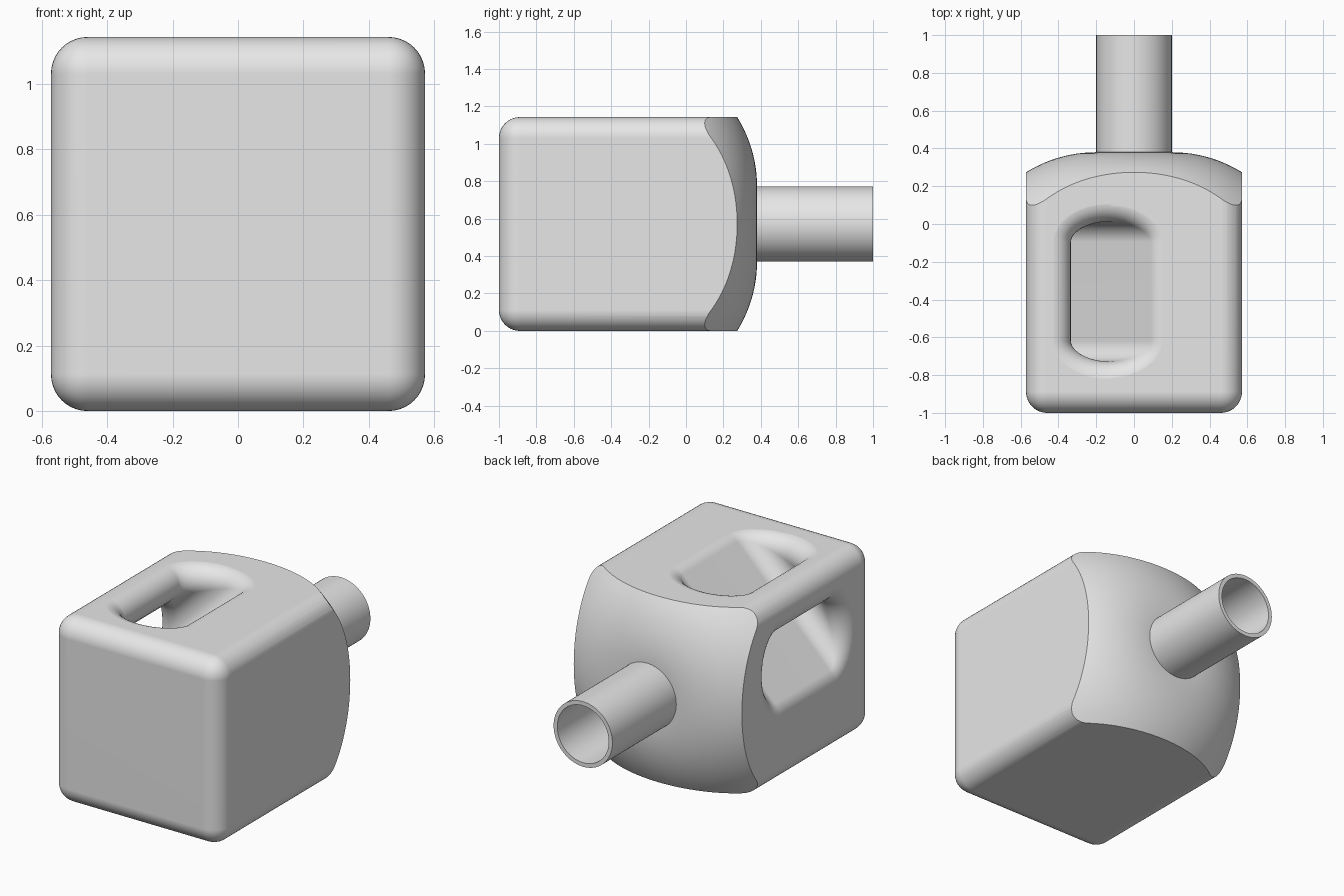
import bpy, bmesh
from math import sin, cos, pi, radians
from mathutils import Vector

if "Cube" in bpy.data.objects:
    bpy.data.objects.remove(bpy.data.objects["Cube"], do_unlink=True)

HEIGHT = 1.143           # box is square seen from the front
HALF = HEIGHT / 2
FRONT, BACK = -1.0, 0.38  # front face and flat middle of the domed back
PIPE = 0.2
ROUND = 0.112            # box edge rounding

grey = bpy.data.materials.new("light grey")
grey.use_nodes = True
grey.diffuse_color = (0.8, 0.8, 0.8, 1)
grey.node_tree.nodes["Principled BSDF"].inputs["Base Color"].default_value = (0.8, 0.8, 0.8, 1)


def make_object(name, bm):
    bmesh.ops.recalc_face_normals(bm, faces=bm.faces)
    mesh = bpy.data.meshes.new(name)
    bm.to_mesh(mesh)
    bm.free()
    mesh.materials.append(grey)
    obj = bpy.data.objects.new(name, mesh)
    bpy.context.collection.objects.link(obj)
    return obj


def loft(name, rings, closed=False):
    """Skin a list of point rings; cap the ends, or join them if closed."""
    bm = bmesh.new()
    loops = [[bm.verts.new(p) for p in ring] for ring in rings]
    pairs = list(zip(loops, loops[1:]))
    if closed:
        pairs.append((loops[-1], loops[0]))
    else:
        bm.faces.new(loops[0])
        bm.faces.new(loops[-1])
    for a, b in pairs:
        for i in range(len(a)):
            j = (i + 1) % len(a)
            bm.faces.new((a[i], a[j], b[j], b[i]))
    return make_object(name, bm)


def ring(radius, y, sides=96):
    """Circle around the pipe axis."""
    return [(radius * cos(2 * pi * i / sides), y, HALF + radius * sin(2 * pi * i / sides))
            for i in range(sides)]


def activate(obj):
    bpy.ops.object.select_all(action="DESELECT")
    obj.select_set(True)
    bpy.context.view_layer.objects.active = obj


def combine(obj, cutter, operation):
    """Apply a boolean and remove the cutter."""
    cutter.hide_render = True
    mod = obj.modifiers.new("cut", "BOOLEAN")
    mod.object, mod.operation, mod.solver = cutter, operation, "EXACT"
    activate(obj)
    bpy.ops.object.modifier_apply(modifier=mod.name)
    bpy.data.objects.remove(cutter, do_unlink=True)


def smooth(obj):
    activate(obj)
    bpy.ops.object.shade_smooth_by_angle(angle=radians(25))
    mod = obj.modifiers.new("even shading", "WEIGHTED_NORMAL")
    mod.keep_sharp = True


# Rounded box, longer than needed at the back
LENGTH = 1.8
bm = bmesh.new()
bmesh.ops.create_cube(bm, size=1)
bmesh.ops.scale(bm, verts=bm.verts, vec=(HEIGHT, LENGTH, HEIGHT))
bmesh.ops.translate(bm, verts=bm.verts, vec=(0, FRONT + LENGTH / 2, HALF))
bmesh.ops.bevel(bm, geom=bm.edges[:], offset=ROUND, segments=10, profile=0.5, affect="EDGES")
body = make_object("body", bm)

# Turned shape whose curved end domes the back of the box
ARC = 0.704
dome = [ring(PIPE + ARC * sin(a), BACK - ARC * (1 - cos(a)))
        for a in (radians(80) * i / 28 for i in range(29))]
dome.append(ring(PIPE + ARC * sin(radians(80)), FRONT - 0.2))
combine(body, loft("dome_cutter", dome), "INTERSECT")

# Diagonal slot from the top to the right side, with rounded mouths
SLOT_R, FILLET, LIFT = 0.107, 0.105, 0.0008
MIDDLE_X, Y_NEAR, Y_FAR = -0.035, -0.62, -0.095
ARC_STEPS, END_STEPS = 12, 16
TOP = HEIGHT + LIFT
SIDE = -HALF - LIFT
along = Vector((1, 0, 1)).normalized()
across = Vector((1, 0, -1)).normalized()
up = Vector((0, 0, 1))

section = []             # (centre y, outward direction) round the slot outline
for y, start in ((Y_FAR, 0), (Y_NEAR, pi)):
    for i in range(END_STEPS + 1):
        a = start + pi * i / END_STEPS
        section.append((y, across * cos(a) + Vector((0, 1, 0)) * sin(a)))

mouth = [[] for _ in range(ARC_STEPS + 2)]
for y, out in section:
    # Centre of a ball rolling between the slot wall and the top face
    ball = Vector((MIDDLE_X, y, HEIGHT)) + out * (SLOT_R + FILLET)
    ball += along * ((TOP - FILLET - ball.z) / along.z)
    sweep = up.angle(-out)
    mouth[0].append(ball + up * (FILLET + 0.1))
    for k in range(ARC_STEPS + 1):
        t = sweep * k / ARC_STEPS
        d = (up * sin(sweep - t) - out * sin(t)) / sin(sweep)
        mouth[k + 1].append(ball + d * FILLET)


def flip(p):
    """Mirror across the diagonal, swapping top and side faces."""
    return Vector((SIDE + TOP - p.z, p.y, TOP - (p.x - SIDE)))


side_mouth = [[flip(p) for p in r] for r in reversed(mouth)]
combine(body, loft("slot_cutter", mouth + side_mouth), "DIFFERENCE")
smooth(body)

# Hollow pipe at the back
BORE = 0.175
pipe = loft("pipe", [ring(PIPE, BACK - 0.02), ring(PIPE, 1), ring(BORE, 1),
                     ring(BORE, BACK - 0.02)], closed=True)
smooth(pipe)
